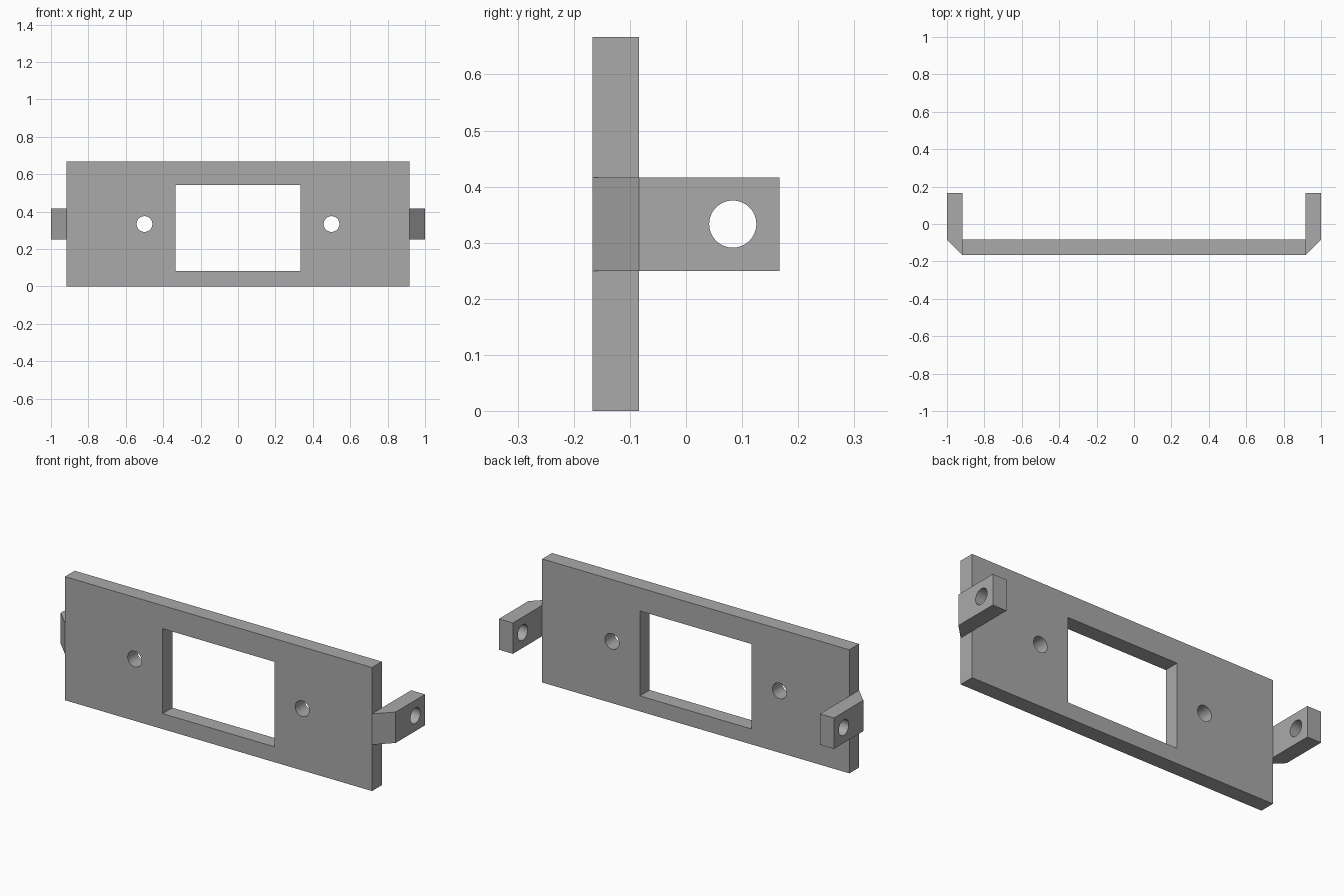
import bpy
import bmesh
from math import radians
from mathutils import Matrix, Vector

if "Cube" in bpy.data.objects:
    bpy.data.objects.remove(bpy.data.objects["Cube"], do_unlink=True)

# Key sizes
UNIT = 1 / 12
FRONT, BACK = -2 * UNIT, -UNIT
EDGE = 11 * UNIT
MID_Z = 4 * UNIT
HOLE_R = 0.042

# Single grey material
grey = bpy.data.materials.new("plain grey")
grey.use_nodes = True
colour = (0.4, 0.4, 0.4, 1)
grey.diffuse_color = colour
grey.node_tree.nodes["Principled BSDF"].inputs["Base Color"].default_value = colour


def finish(name, bm):
    bmesh.ops.recalc_face_normals(bm, faces=bm.faces)
    mesh = bpy.data.meshes.new(name)
    bm.to_mesh(mesh)
    bm.free()
    mesh.materials.append(grey)
    obj = bpy.data.objects.new(name, mesh)
    bpy.context.collection.objects.link(obj)
    return obj


def box(name, low, high):
    low, high = Vector(low), Vector(high)
    bm = bmesh.new()
    place = Matrix.Translation((low + high) / 2) @ Matrix.Diagonal((high - low).to_4d())
    bmesh.ops.create_cube(bm, size=1, matrix=place)
    return finish(name, bm)


def drill(name, centre, axis):
    bm = bmesh.new()
    turn = Matrix.Rotation(radians(90), 4, axis)
    bmesh.ops.create_cone(bm, cap_ends=True, segments=48, radius1=HOLE_R,
                          radius2=HOLE_R, depth=0.4,
                          matrix=Matrix.Translation(centre) @ turn)
    return finish(name, bm)


def cut(obj, cutters):
    bpy.ops.object.select_all(action="DESELECT")
    obj.select_set(True)
    bpy.context.view_layer.objects.active = obj
    for cutter in cutters:
        cutter.hide_render = True
        mod = obj.modifiers.new("cut", "BOOLEAN")
        mod.operation = "DIFFERENCE"
        mod.solver = "EXACT"
        mod.object = cutter
        bpy.ops.object.modifier_apply(modifier=mod.name)
        bpy.data.objects.remove(cutter, do_unlink=True)
    bpy.ops.object.shade_smooth_by_angle(angle=radians(30))


# Face plate with a rectangular window and two screw holes
plate = box("face_plate", (-EDGE, FRONT, 0), (EDGE, BACK, 8 * UNIT))
window = box("window_cutter", (-4 * UNIT, -0.4, UNIT), (4 * UNIT, 0.2, 6.5 * UNIT))
holes = [drill("screw_cutter", (s * 6 * UNIT, -0.125, MID_Z), "X") for s in (-1, 1)]
cut(plate, [window] + holes)

# Side brackets: chamfered arms bent backwards, each with a cross hole
for side, s in (("left", 1), ("right", -1)):
    profile = [(EDGE, FRONT), (1, BACK), (1, 2 * UNIT), (EDGE, 2 * UNIT)]
    bm = bmesh.new()
    face = bm.faces.new([bm.verts.new((s * x, y, 3 * UNIT)) for x, y in profile])
    top = bmesh.ops.extrude_face_region(bm, geom=[face])["geom"]
    bmesh.ops.translate(bm, vec=(0, 0, 2 * UNIT),
                        verts=[v for v in top if isinstance(v, bmesh.types.BMVert)])
    bracket = finish(side + "_bracket", bm)
    cut(bracket, [drill("bracket_cutter", (s * 0.96, UNIT, MID_Z), "Y")])
